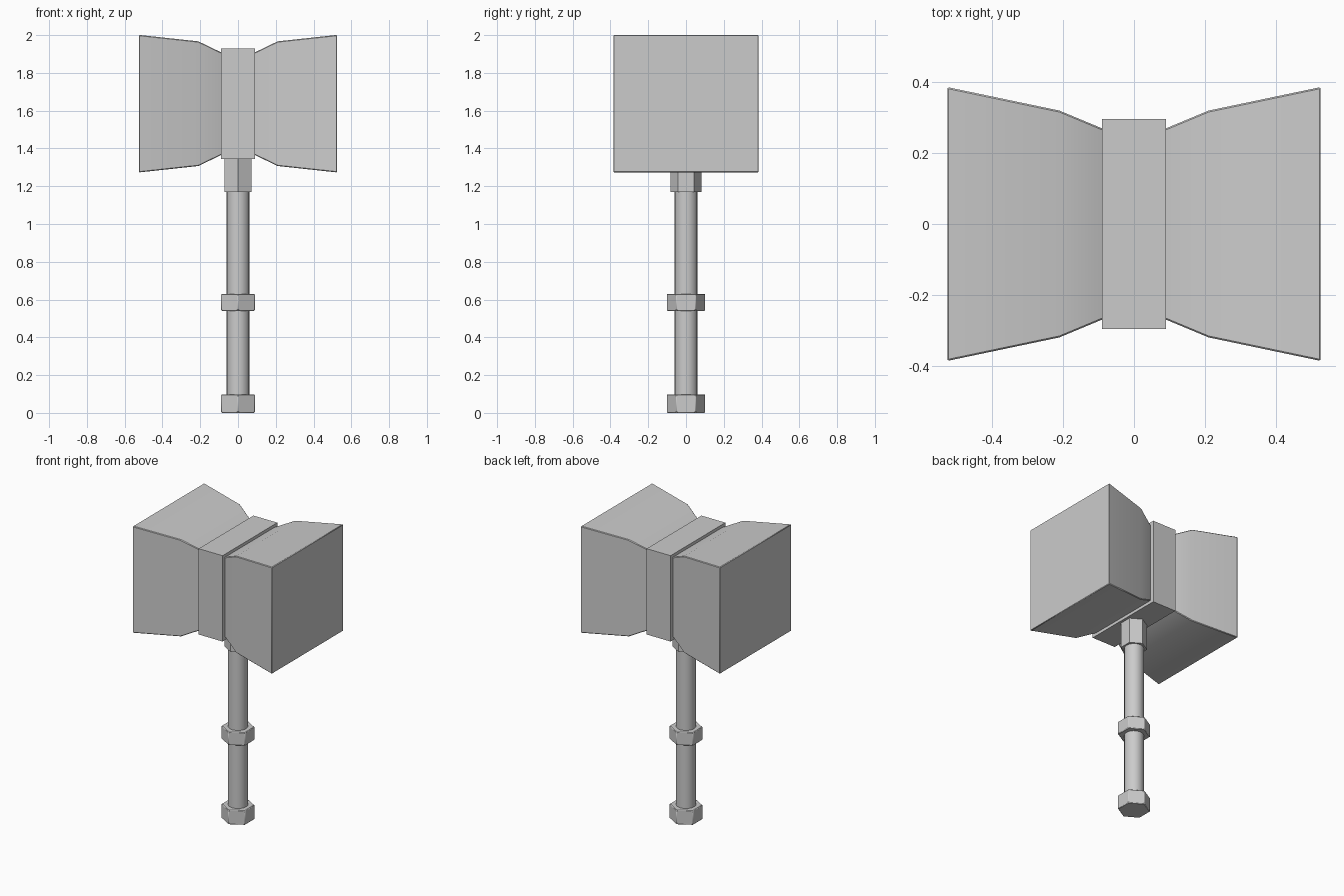
import bpy, bmesh
from math import sin, cos, pi, radians

if "Cube" in bpy.data.objects:
    bpy.data.objects.remove(bpy.data.objects["Cube"])


def loft(name, rings, bevel=0.0, angle=30):
    """Skin a list of equal-length point rings and cap both ends."""
    bm = bmesh.new()
    loops = [[bm.verts.new(p) for p in ring] for ring in rings]
    n = len(loops[0])
    for a, b in zip(loops, loops[1:]):
        for i in range(n):
            j = (i + 1) % n
            bm.faces.new((a[i], a[j], b[j], b[i]))
    bm.faces.new(loops[0][::-1])
    bm.faces.new(loops[-1])
    bmesh.ops.recalc_face_normals(bm, faces=bm.faces)
    mesh = bpy.data.meshes.new(name)
    bm.to_mesh(mesh)
    bm.free()
    obj = bpy.data.objects.new(name, mesh)
    bpy.context.collection.objects.link(obj)
    if bevel:
        mod = obj.modifiers.new("soft_edges", 'BEVEL')
        mod.width = bevel
        mod.segments = 1
        mod.limit_method = 'ANGLE'
        mod.angle_limit = radians(50)
    bpy.ops.object.select_all(action='DESELECT')
    obj.select_set(True)
    bpy.context.view_layer.objects.active = obj
    bpy.ops.object.shade_smooth_by_angle(angle=radians(angle))
    return obj


def prism(name, sides, radius, z0, z1, bevel=0.0):
    """Upright prism with its first corner on +y."""
    rings = [[(radius * sin(2 * pi * i / sides), radius * cos(2 * pi * i / sides), z)
              for i in range(sides)] for z in (z0, z1)]
    return loft(name, rings, bevel)


HEAD_Z = 1.637


def section(x, hy, hz):
    """Rectangle across the head at position x."""
    return [(x, sy * hy, HEAD_Z + sz * hz) for sy, sz in ((-1, -1), (1, -1), (1, 1), (-1, 1))]


# Two flared striking blocks
profile = [(0.05, 0.252, 0.253), (0.09, 0.269, 0.272), (0.21, 0.319, 0.33), (0.525, 0.385, 0.364)]
for side, label in ((-1, "left"), (1, "right")):
    loft(label + "_hammer_head", [section(side * x, hy, hz) for x, hy, hz in profile], 0.004)

# Centre band around the head
loft("head_band", [section(x, 0.295, 0.2925) for x in (-0.09, 0.09)])

# Handle with hexagonal fittings
prism("handle", 16, 0.062, 0.05, 1.36)
prism("pommel", 6, 0.103, 0.0, 0.098, 0.004)
prism("grip_ring", 6, 0.103, 0.54, 0.63, 0.004)
prism("head_collar", 6, 0.083, 1.17, 1.36)
